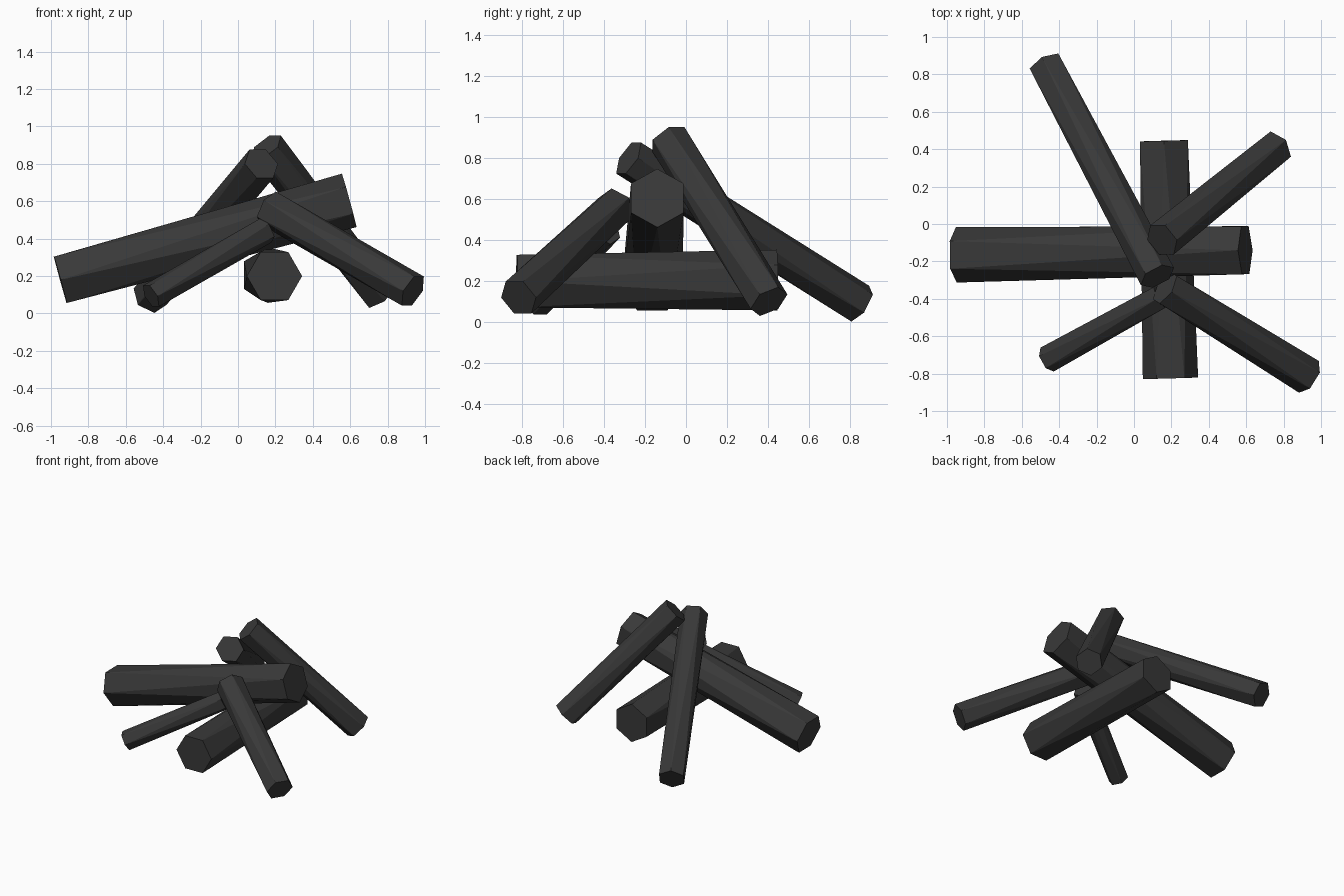
import bpy, bmesh, math
from mathutils import Vector

if "Cube" in bpy.data.objects:
    bpy.data.objects.remove(bpy.data.objects["Cube"])

charcoal = bpy.data.materials.new("charcoal")
charcoal.diffuse_color = (0.04, 0.04, 0.04, 1)
charcoal.use_nodes = True
charcoal.node_tree.nodes["Principled BSDF"].inputs["Base Color"].default_value = charcoal.diffuse_color


def log(name, a, b, r, phase_a, phase_b):
    """Six-sided log from a to b, slightly twisted between its ends."""
    a, b = Vector(a), Vector(b)
    d = (b - a).normalized()
    u = Vector((0, 0, 1)).cross(d).normalized()
    v = d.cross(u)
    bm = bmesh.new()
    rings = []
    for c, phase in ((a, phase_a), (b, phase_b)):
        ring = []
        for i in range(6):
            t = math.radians(60 * i + phase)
            ring.append(bm.verts.new(c + r * (math.cos(t) * u + math.sin(t) * v)))
        rings.append(ring)
    lo, hi = rings
    bm.faces.new(lo[::-1])
    bm.faces.new(hi)
    for i in range(6):
        j = (i + 1) % 6
        bm.faces.new((lo[i], lo[j], hi[i]))
        bm.faces.new((lo[j], hi[j], hi[i]))
    bmesh.ops.recalc_face_normals(bm, faces=bm.faces)
    me = bpy.data.meshes.new(name)
    bm.to_mesh(me)
    bm.free()
    me.materials.append(charcoal)
    bpy.context.collection.objects.link(bpy.data.objects.new(name, me))


# Thick logs: one lying front to back, one resting across it
log("base_log", (0.195, -0.825, 0.20), (0.16, 0.445, 0.205), 0.148, 0, 30)
log("cross_log", (-0.95, -0.165, 0.18), (0.595, -0.14, 0.605), 0.148, 0, 30)
# Thinner logs leaning in towards the middle
log("back_left_log", (0.125, -0.28, 0.80), (-0.47, 0.85, 0.09), 0.1, 0, 30)
log("back_right_log", (0.15, -0.085, 0.89), (0.757, 0.405, 0.10), 0.1, 0, 30)
log("front_right_log", (0.935, -0.817, 0.12), (0.165, -0.34, 0.562), 0.1, 0, 30)
log("front_left_log", (-0.465, -0.725, 0.093), (0.15, -0.385, 0.445), 0.073, 0, 30)
